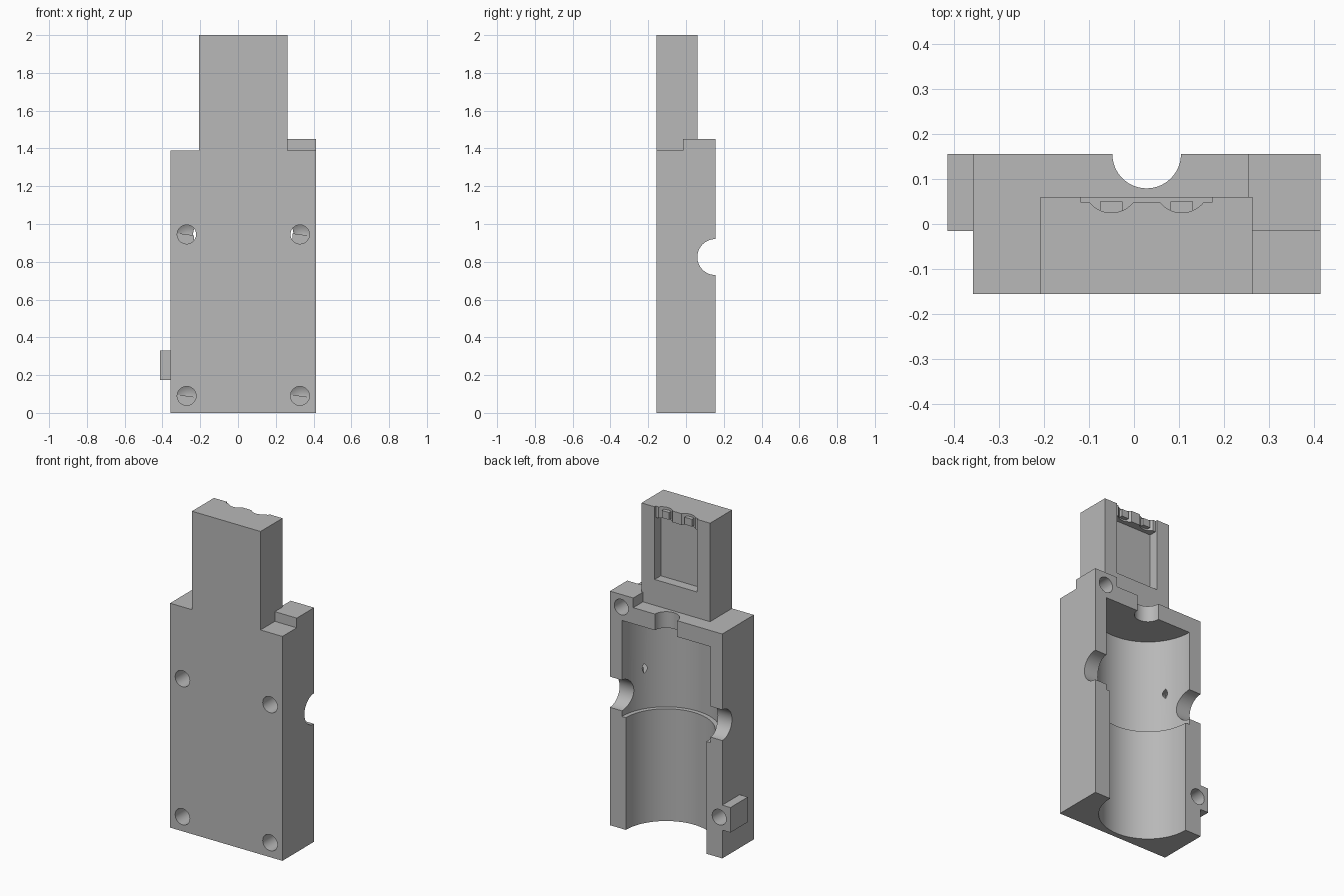
import bpy, bmesh, math
from mathutils import Matrix, Vector

old = bpy.data.objects.get("Cube")
if old:
    bpy.data.objects.remove(old, do_unlink=True)

grey = bpy.data.materials.new("plain grey")
grey.use_nodes = True
colour = (0.48, 0.48, 0.48, 1)
grey.diffuse_color = colour
grey.node_tree.nodes["Principled BSDF"].inputs["Base Color"].default_value = colour


def add_object(name, bm):
    mesh = bpy.data.meshes.new(name)
    bmesh.ops.recalc_face_normals(bm, faces=bm.faces)
    bm.to_mesh(mesh)
    bm.free()
    mesh.materials.append(grey)
    obj = bpy.data.objects.new(name, mesh)
    bpy.context.collection.objects.link(obj)
    return obj


def box(name, x, y, z):
    bm = bmesh.new()
    bmesh.ops.create_cube(bm, size=1)
    for v in bm.verts:
        v.co = Vector([(a + b) / 2 + c * (b - a) for (a, b), c in zip((x, y, z), v.co)])
    return add_object(name, bm)


def rod(name, start, end, radius, tip=None, sides=64):
    """Cylinder between two points, or a cone when tip is zero."""
    start, end = Vector(start), Vector(end)
    axis = end - start
    turn = Vector((0, 0, 1)).rotation_difference(axis).to_matrix().to_4x4()
    bm = bmesh.new()
    bmesh.ops.create_cone(bm, cap_ends=True, segments=sides, radius1=radius,
                          radius2=radius if tip is None else tip, depth=axis.length,
                          matrix=Matrix.Translation((start + end) / 2) @ turn)
    return add_object(name, bm)


def combine(target, other, operation):
    mod = target.modifiers.new(other.name, "BOOLEAN")
    mod.operation, mod.solver, mod.object = operation, "EXACT", other
    other.hide_render = True
    bpy.context.view_layer.objects.active = target
    bpy.ops.object.modifier_apply(modifier=mod.name)
    bpy.data.objects.remove(other, do_unlink=True)


FRONT, BACK, MID = -0.155, 0.155, 0.028

# Solid outer shape: body, neck and two locating tabs
shell = box("half_shell", (-0.357, 0.413), (FRONT, BACK), (0, 1.39))
for part in (
    box("neck", (-0.207, 0.263), (FRONT, 0.06), (1.34, 2)),
    box("top_tab", (0.253, 0.413), (-0.015, BACK), (1.32, 1.45)),
    box("side_tab", (-0.413, -0.32), (-0.015, BACK), (0.175, 0.33)),
):
    combine(shell, part, "UNION")

# Main stepped bore, cable outlet and cross hole
cutters = [
    rod("lower_bore", (MID, BACK, -0.1), (MID, BACK, 0.75), 0.276, sides=96),
    rod("upper_bore", (MID, BACK, 0.695), (MID, BACK, 1.29), 0.303, sides=96),
    rod("outlet", (MID, BACK, 1.2), (MID, BACK, 1.5), 0.076),
    rod("cross_hole", (-0.6, BACK, 0.825), (0.6, BACK, 0.825), 0.095),
]

# Blind drilled screw holes in the front
for x in (MID - 0.3, MID + 0.3):
    for z in (0.09, 0.945):
        hole = rod("screw_hole", (x, FRONT - 0.05, z), (x, 0, z), 0.05, sides=48)
        combine(hole, rod("drill_point", (x, 0, z), (x, 0.03, z), 0.05, 0, 48), "UNION")
        cutters.append(hole)

# Pin sockets in the tabs
for x, z in ((0.335, 1.372), (-0.336, 0.25)):
    cutters.append(rod("pin_socket", (x, BACK + 0.05, z), (x, -0.015, z), 0.048, sides=48))

# Pocket in the back of the neck with a shallow slot and two wire grooves
cutters += [
    box("pocket", (-0.118, 0.173), (0, 0.1), (1.55, 1.93)),
    box("slot", (-0.118, 0.173), (0.048, 0.1), (1.9, 2.1)),
]
wires = (MID - 0.078, MID + 0.078)
for x in wires:
    cutters.append(rod("wire_groove", (x, 0.087, 1.9), (x, 0.087, 2.1), 0.062, sides=48))

for cutter in cutters:
    combine(shell, cutter, "DIFFERENCE")

# Small retaining ribs in the grooves
for x in wires:
    box("wire_rib", (x - 0.025, x + 0.025), (0.022, 0.05), (1.94, 1.985))

bpy.ops.object.select_all(action="DESELECT")
shell.select_set(True)
bpy.context.view_layer.objects.active = shell
bpy.ops.object.shade_smooth_by_angle(angle=math.radians(25))
